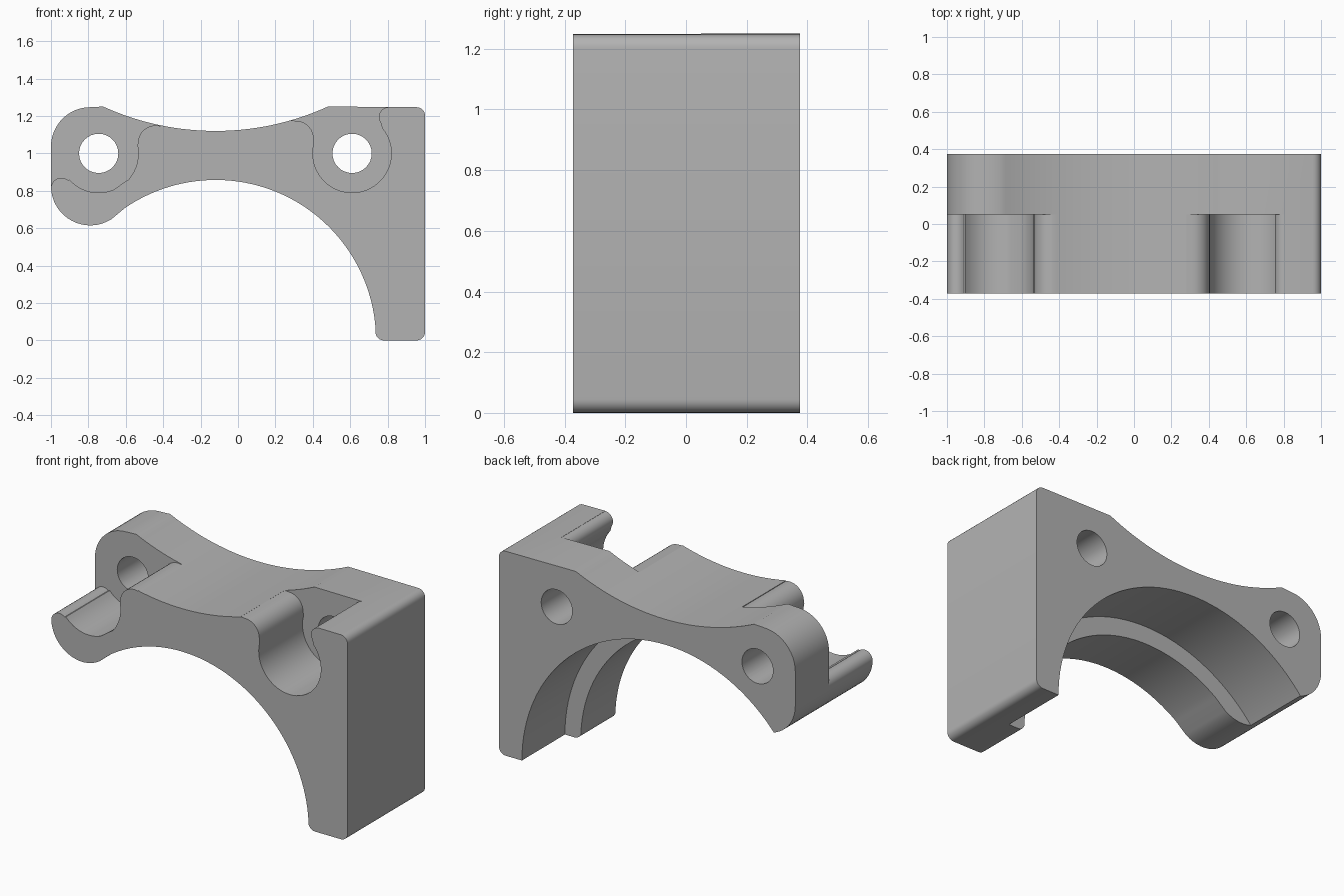
import bpy
import bmesh
from math import cos, sin, radians

if "Cube" in bpy.data.objects:
    bpy.data.objects.remove(bpy.data.objects["Cube"], do_unlink=True)

FRONT, BACK = -0.372, 0.375
POCKET_FLOOR, ARCH_STEP = 0.05, -0.04

grey = bpy.data.materials.new("plain grey")
grey.use_nodes = True
colour = (0.45, 0.45, 0.45, 1)
grey.diffuse_color = colour
grey.node_tree.nodes["Principled BSDF"].inputs["Base Color"].default_value = colour


def arc(cx, cz, r, start, end, n=12):
    """Points on a circle in the xz plane, angles in degrees."""
    angles = [radians(start + (end - start) * i / n) for i in range(n + 1)]
    return [(cx + r * cos(a), cz + r * sin(a)) for a in angles]


def prism(name, profile, y0, y1):
    """Extrude an xz profile along y."""
    bm = bmesh.new()
    face = bm.faces.new([bm.verts.new((x, y0, z)) for x, z in profile])
    out = bmesh.ops.extrude_face_region(bm, geom=[face])
    moved = [v for v in out["geom"] if isinstance(v, bmesh.types.BMVert)]
    bmesh.ops.translate(bm, verts=moved, vec=(0, y1 - y0, 0))
    bmesh.ops.recalc_face_normals(bm, faces=bm.faces)
    mesh = bpy.data.meshes.new(name)
    bm.to_mesh(mesh)
    bm.free()
    mesh.materials.append(grey)
    obj = bpy.data.objects.new(name, mesh)
    bpy.context.collection.objects.link(obj)
    return obj


# Bracket outline, anticlockwise from the foot of the leg
outline = (
    arc(0.78, 0.045, 0.045, 180, 270, 6)
    + arc(0.955, 0.045, 0.045, 270, 360, 6)
    + arc(0.955, 1.202, 0.045, 0, 90, 6)
    + arc(-0.12, 2.57, 1.45, 294.5, 245.5, 32)     # dished top
    + arc(-0.79, 1.037, 0.21, 90, 180)             # rounded shoulder
    + arc(-0.79, 0.825, 0.21, 180, 303, 16)        # lower lobe
    + arc(-0.12, 0, 0.858, 124.5, 4, 48)           # arch
)
bracket = prism("bracket", outline, FRONT, BACK)

# Open pocket at the left-hand end, with a rounded lip
end_pocket = (
    [(-1.2, 1.5), (-1.2, 0.815)]
    + arc(-0.945, 0.815, 0.055, 180, 50, 8)
    + arc(-0.745, 1.0, 0.21, 222, 293, 12)
    + [(-0.61, 0.845), (-0.585, 0.86)]
    + arc(-0.745, 1.0, 0.212, 325, 372, 8)
    + arc(-0.44, 1.055, 0.095, 180, 75, 10)
    + [(-0.41, 1.5)]
)

# Keyhole pocket above the leg
leg_pocket = (
    [(0.28, 1.5), (0.28, 1.176)]
    + arc(0.31, 1.08, 0.094, 90, 10, 8)
    + arc(0.61, 1.0, 0.21, 165, 400, 32)
    + arc(0.805, 1.195, 0.052, 215, 90, 8)
    + [(0.805, 1.5)]
)

cutters = [
    prism("arch_cutter", arc(-0.12, 0, 0.965, -30, 210, 80), ARCH_STEP, 0.6),
    prism("end_pocket_cutter", end_pocket, -0.6, POCKET_FLOOR),
    prism("leg_pocket_cutter", leg_pocket, -0.6, POCKET_FLOOR),
]

# Bolt holes
for name, x in (("end_hole_cutter", -0.745), ("leg_hole_cutter", 0.61)):
    cutters.append(prism(name, arc(x, 1.0, 0.105, 0, 348.75, 31), -0.7, 0.7))

bpy.ops.object.select_all(action="DESELECT")
bpy.context.view_layer.objects.active = bracket
bracket.select_set(True)
for cutter in cutters:
    cut = bracket.modifiers.new(cutter.name, "BOOLEAN")
    cut.operation = "DIFFERENCE"
    cut.solver = "EXACT"
    cut.object = cutter
    cutter.hide_render = True
    bpy.ops.object.modifier_apply(modifier=cut.name)
    bpy.data.objects.remove(cutter, do_unlink=True)

bpy.ops.object.shade_smooth_by_angle(angle=radians(30))
